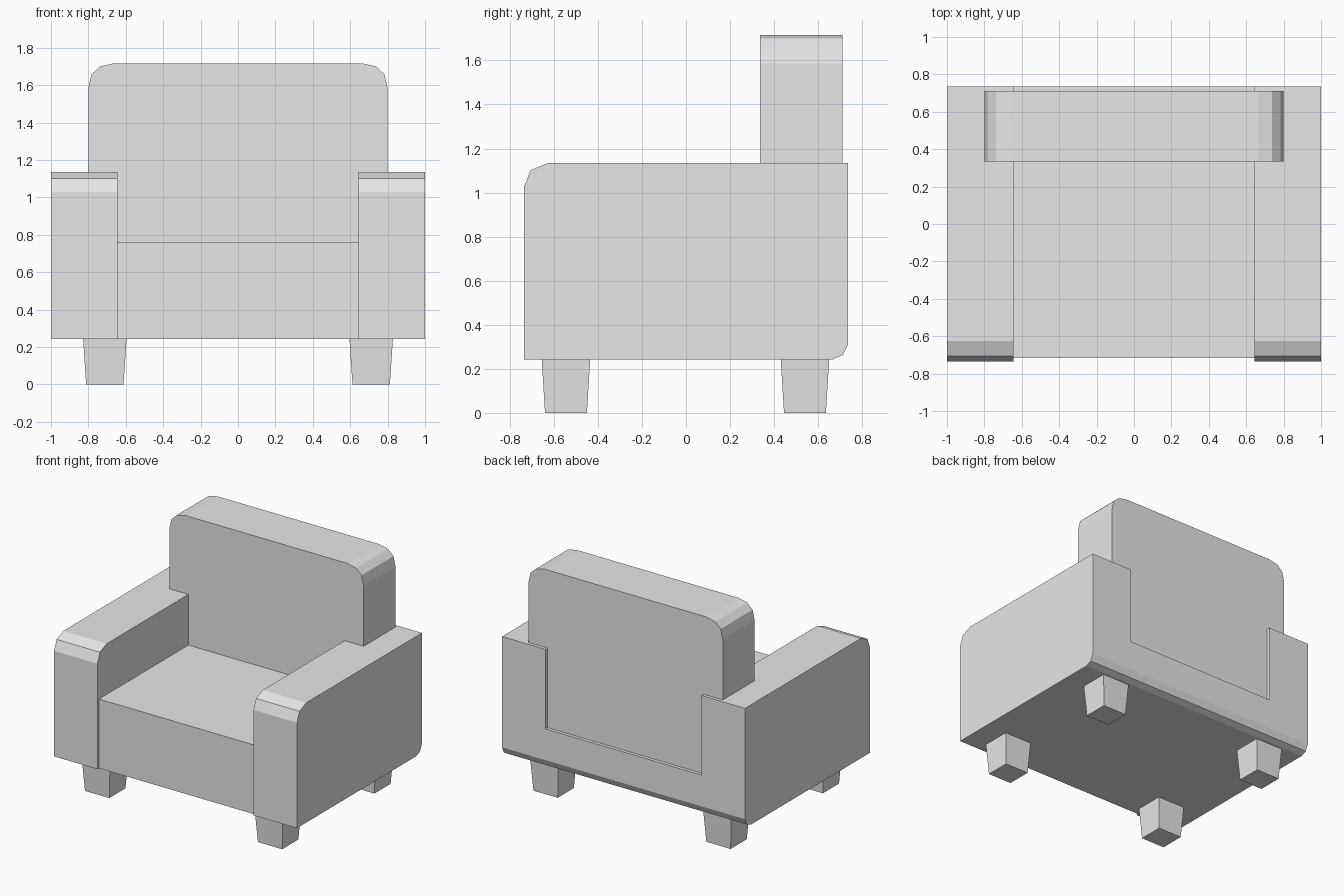
import bpy, bmesh

cube = bpy.data.objects.get("Cube")
if cube:
    bpy.data.objects.remove(cube, do_unlink=True)

# One plain upholstery colour
GREY = (0.8, 0.8, 0.8, 1)
mat = bpy.data.materials.new("plain grey")
mat.use_nodes = True
mat.diffuse_color = GREY
mat.node_tree.nodes["Principled BSDF"].inputs["Base Color"].default_value = GREY


def finish(name, bm):
    bmesh.ops.recalc_face_normals(bm, faces=bm.faces)
    mesh = bpy.data.meshes.new(name)
    bm.to_mesh(mesh)
    bm.free()
    mesh.materials.append(mat)
    obj = bpy.data.objects.new(name, mesh)
    bpy.context.collection.objects.link(obj)
    return obj


def extrude_profile(name, points, start, end):
    """Sweep a closed 3D outline from offset start to offset end."""
    bm = bmesh.new()
    rings = [[bm.verts.new(p(t)) for p in points] for t in (start, end)]
    for ring in rings:
        bm.faces.new(ring)
    n = len(points)
    for i in range(n):
        j = (i + 1) % n
        bm.faces.new((rings[0][i], rings[0][j], rings[1][j], rings[1][i]))
    return finish(name, bm)


def side_profile(name, outline, x0, x1):
    return extrude_profile(name, [lambda t, y=y, z=z: (t, y, z) for y, z in outline], x0, x1)


def front_profile(name, outline, y0, y1):
    return extrude_profile(name, [lambda t, x=x, z=z: (x, t, z) for x, z in outline], y0, y1)


INNER, OUTER = 0.643, 1.0
BOTTOM, ARM_TOP, BASE_TOP, SEAT_TOP = 0.243, 1.135, 0.543, 0.758
FRONT, BACK, SEAT_FRONT = -0.735, 0.735, -0.717
BACK_FRONT, BACK_REAR = 0.335, 0.71

# Rounded lower rear edge shared by the arms and the base
rear_edge = [(0.665, BOTTOM), (0.712, 0.262), (BACK, 0.31)]

# Arms with a faceted front top edge
arm = [(FRONT, BOTTOM)] + rear_edge + [
    (BACK, ARM_TOP), (-0.625, ARM_TOP), (-0.705, 1.102), (FRONT, 1.028)]
side_profile("left_arm", arm, INNER, OUTER)
side_profile("right_arm", arm, -OUTER, -INNER)

# Seat base and cushion between the arms
base = [(SEAT_FRONT, BOTTOM)] + rear_edge + [(BACK, BASE_TOP), (SEAT_FRONT, BASE_TOP)]
side_profile("seat_base", base, -INNER, INNER)
cushion = [(SEAT_FRONT, BASE_TOP), (BACK_FRONT, BASE_TOP),
           (BACK_FRONT, SEAT_TOP), (SEAT_FRONT, SEAT_TOP)]
side_profile("seat_cushion", cushion, -INNER, INNER)

# Backrest: narrow between the arms, wide above them, with faceted top corners
half = [(INNER, BASE_TOP), (INNER, ARM_TOP), (0.8, ARM_TOP), (0.8, 1.585),
        (0.783, 1.658), (0.738, 1.7), (0.665, 1.716)]
front_profile("backrest", half + [(-x, z) for x, z in reversed(half)], BACK_FRONT, BACK_REAR)


# Tapered square legs
def leg(name, x, y):
    bm = bmesh.new()
    bmesh.ops.create_cube(bm, size=1)
    for v in bm.verts:
        width = 0.232 if v.co.z > 0 else 0.2
        depth = 0.22 if v.co.z > 0 else 0.19
        v.co = (x + v.co.x * width, y + v.co.y * depth, (v.co.z + 0.5) * BOTTOM)
    finish(name, bm)


for side, x in (("left", 0.712), ("right", -0.712)):
    for end, y in (("front", -0.545), ("back", 0.54)):
        leg(f"{end}_{side}_leg", x, y)
